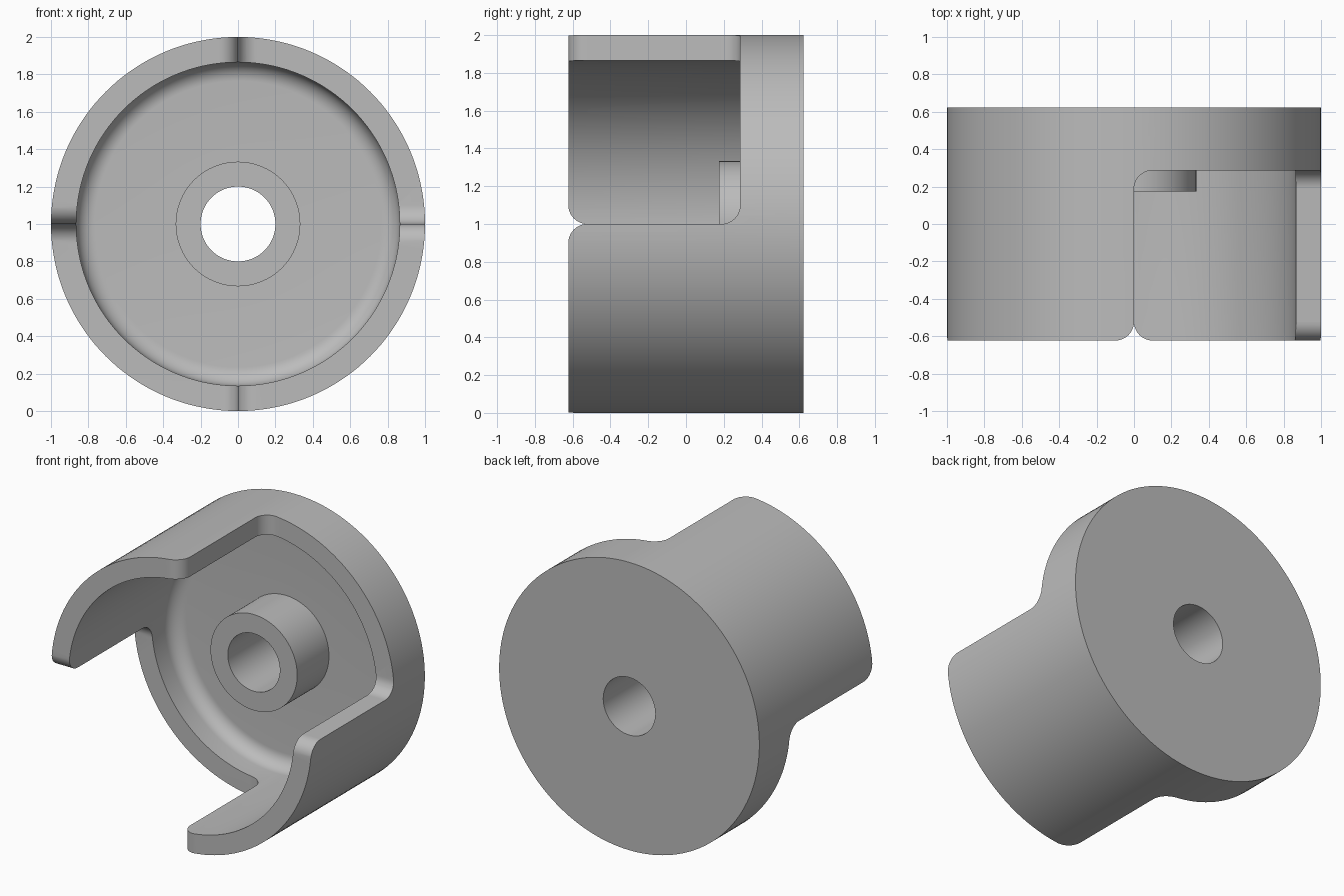
import bpy, bmesh
from math import sin, cos, pi, radians
from mathutils import Matrix, Vector

cube = bpy.data.objects.get("Cube")
if cube:
    bpy.data.objects.remove(cube, do_unlink=True)

BACK, FRONT = 0.623, -0.623
RIM, FLOOR, BOSS = 0.287, 0.523, 0.174    # y of notch bottom, cup floor, boss face
INNER, HOLE, FILLET = 0.865, 0.2, 0.1
CENTRE = Vector((0, 0, 1))

grey = bpy.data.materials.new("grey plastic")
grey.use_nodes = True
grey.diffuse_color = (0.5, 0.5, 0.5, 1)
grey.node_tree.nodes["Principled BSDF"].inputs["Base Color"].default_value = (0.5, 0.5, 0.5, 1)


def arc(cx, cy, start, end, steps=10):
    angles = [radians(start + (end - start) * i / steps) for i in range(steps + 1)]
    return [(cx + FILLET * cos(a), cy + FILLET * sin(a)) for a in angles]


def finish(name, bm):
    bmesh.ops.recalc_face_normals(bm, faces=bm.faces)
    mesh = bpy.data.meshes.new(name)
    bm.to_mesh(mesh)
    bm.free()
    mesh.materials.append(grey)
    obj = bpy.data.objects.new(name, mesh)
    bpy.context.collection.objects.link(obj)
    return obj


def lathe(name, profile, closed=True, steps=144):
    """Spin (radius, y) points around the horizontal axis."""
    bm = bmesh.new()
    verts = [bm.verts.new((r, y, 1)) for r, y in profile]
    edges = [bm.edges.new(pair) for pair in zip(verts, verts[1:])]
    if closed:
        edges.append(bm.edges.new((verts[-1], verts[0])))
    bmesh.ops.spin(bm, geom=verts + edges, cent=CENTRE, axis=(0, 1, 0),
                   angle=2 * pi, steps=steps, use_duplicate=False)
    bmesh.ops.remove_doubles(bm, verts=bm.verts, dist=1e-5)
    return finish(name, bm)


def prism(name, profile, place, depth):
    """Extrude (u, y) points along the vector depth."""
    bm = bmesh.new()
    face = bm.faces.new([bm.verts.new(place(u, y)) for u, y in profile])
    new = bmesh.ops.extrude_face_region(bm, geom=[face])["geom"]
    bmesh.ops.translate(bm, vec=depth,
                        verts=[v for v in new if isinstance(v, bmesh.types.BMVert)])
    return finish(name, bm)


def select(obj):
    bpy.ops.object.select_all(action='DESELECT')
    obj.select_set(True)
    bpy.context.view_layer.objects.active = obj


def boolean(obj, other, operation):
    mod = obj.modifiers.new(operation, 'BOOLEAN')
    mod.operation, mod.object, mod.solver = operation, other, 'EXACT'
    select(obj)
    bpy.ops.object.modifier_apply(modifier=mod.name)


# Cup with a filleted floor and an axle hole
cup = lathe("cup", [(HOLE, BACK), (1, BACK), (1, FRONT), (INNER, FRONT)]
            + arc(INNER - FILLET, FLOOR - FILLET, 0, 90) + [(HOLE, FLOOR)])

# Quarter notch: rounded lips at the front, filleted corners at the bottom
notch = ([(1.2, FRONT - 0.1), (-FILLET, FRONT - 0.1)]
         + arc(-FILLET, FRONT + FILLET, -90, 0)
         + arc(FILLET, RIM - FILLET, 180, 90) + [(1.2, RIM)])
cutter = prism("notch_cutter", notch, lambda u, y: (u, y, 0.7), (0, 0, 1.6))
side = prism("notch_side", notch, lambda u, y: (-0.3, y, 1 + u), (1.6, 0, 0))
boolean(cutter, side, 'INTERSECT')

# Cut two opposite quarters of the wall
half_turn = (Matrix.Translation(CENTRE) @ Matrix.Rotation(pi, 4, 'Y')
             @ Matrix.Translation(-CENTRE))
boolean(cup, cutter, 'DIFFERENCE')
cutter.data.transform(half_turn)
boolean(cup, cutter, 'DIFFERENCE')
for helper in (cutter, side):
    bpy.data.objects.remove(helper, do_unlink=True)

# Hollow boss standing on the floor
boss = lathe("axle_boss", [(0.333, FLOOR), (0.333, BOSS), (HOLE, BOSS), (HOLE, FLOOR)],
             closed=False)

for part in (cup, boss):
    select(part)
    bpy.ops.object.shade_smooth_by_angle(angle=radians(30))
